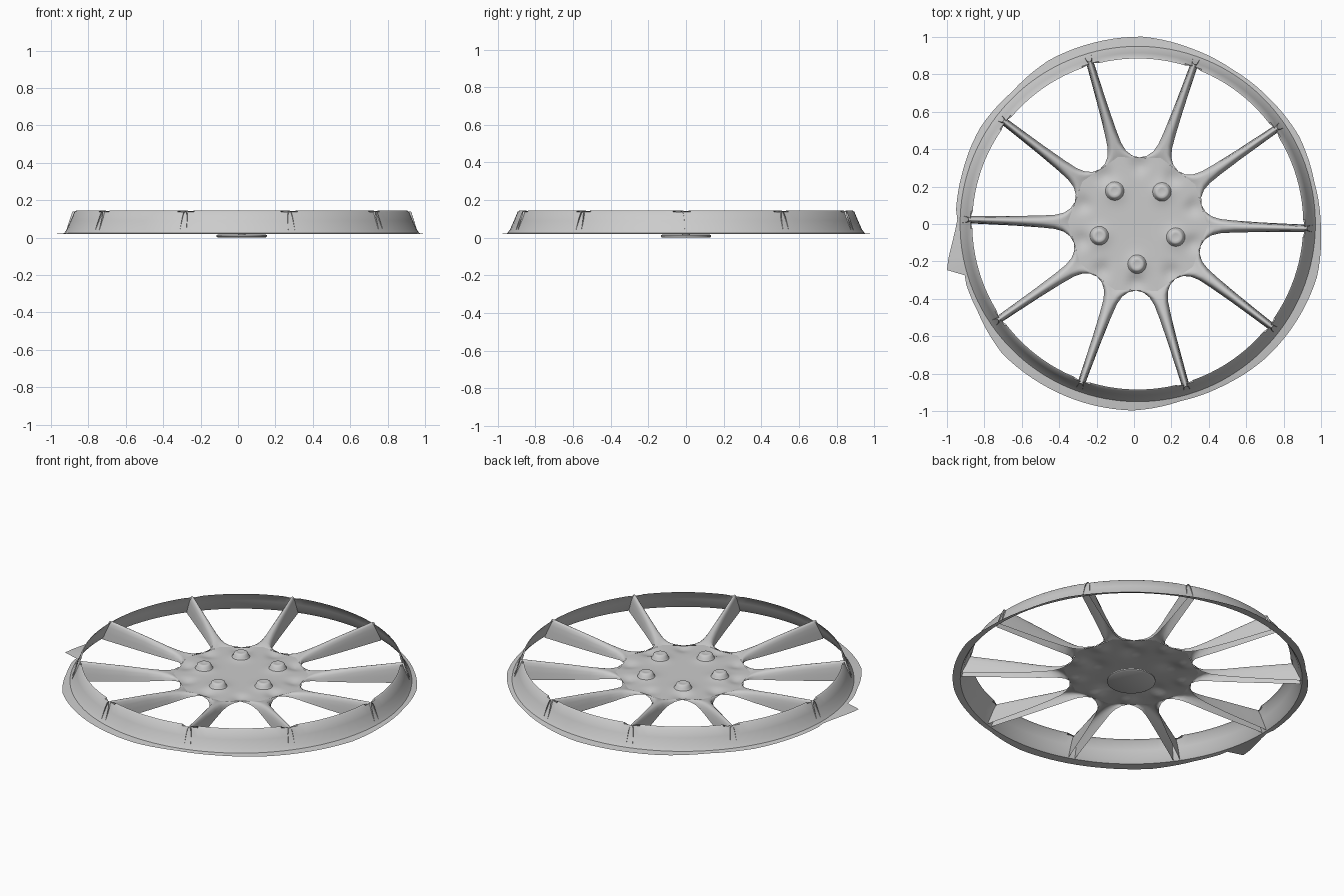
import bpy, bmesh, math, random
from math import sin, cos, pi, radians, hypot, exp

if "Cube" in bpy.data.objects:
    bpy.data.objects.remove(bpy.data.objects["Cube"])

random.seed(4)
CX = 0.02                      # wheel axis sits slightly right of the bounding centre
A0 = radians(-1.5)             # angle of the first spoke
STEP = radians(36)
BOLTS = [radians(269 + 72 * k) for k in range(5)]
BOLT_R = 0.215


def make(name, verts, faces, angle=40):
    me = bpy.data.meshes.new(name)
    me.from_pydata(verts, [], faces)
    bm = bmesh.new()
    bm.from_mesh(me)
    bmesh.ops.remove_doubles(bm, verts=bm.verts, dist=1e-5)
    bmesh.ops.recalc_face_normals(bm, faces=bm.faces)
    if sum(f.normal.z * f.calc_area() for f in bm.faces) < -1e-4:
        bmesh.ops.reverse_faces(bm, faces=bm.faces)
    bm.to_mesh(me)
    bm.free()
    ob = bpy.data.objects.new(name, me)
    bpy.context.collection.objects.link(ob)
    bpy.context.view_layer.objects.active = ob
    ob.select_set(True)
    bpy.ops.object.shade_smooth_by_angle(angle=radians(angle))
    ob.select_set(False)
    return ob


def grid_faces(rows, n, closed):
    return [(r * n + i, r * n + (i + 1) % n, (r + 1) * n + (i + 1) % n, (r + 1) * n + i)
            for r in range(rows - 1) for i in range(n if closed else n - 1)]


def lathe(name, profile, cx, cy, n=24):
    verts = [(cx + r * cos(2 * pi * i / n), cy + r * sin(2 * pi * i / n), z)
             for r, z in profile for i in range(n)]
    return make(name, verts, grid_faces(len(profile), n, True))


# Rim: flared thin band with small notches at the spokes
N = 120
profile = [(0.885, 0.145), (0.895, 0.138), (0.915, 0.09), (0.935, 0.045), (0.95, 0.024)]
verts = []
for j, (r, z) in enumerate(profile):
    for i in range(N):
        a = A0 + 2 * pi * i / N
        drop = 0.018 if (j == 0 and i % 12 == 0) else 0
        dr = 0.012 if drop else 0
        verts.append((CX + (r + dr) * cos(a), (r + dr) * sin(a), z - drop))
make("rim_band", verts, grid_faces(len(profile), N, True))

# Ragged flat lip around the rim's lower edge, with one torn spike on the left
keys = [0.985 + random.uniform(-0.018, 0.02) for _ in range(24)]
keys[0] = 0.98
lip = []
for i in range(N):
    k, f = divmod(i / 5, 1)
    lip.append(keys[int(k)] * (1 - f) + keys[(int(k) + 1) % 24] * f)
for n, i in enumerate(range(60, 66)):
    lip[i] = 0.965 + 0.0892 * (n / 5) ** 1.4
lip[66] = 0.965
verts = [(CX + 0.95 * cos(A0 + 2 * pi * i / N), 0.95 * sin(A0 + 2 * pi * i / N), 0.024) for i in range(N)]
verts += [(max(-1, min(1, CX + lip[i] * cos(A0 + 2 * pi * i / N))),
           lip[i] * sin(A0 + 2 * pi * i / N), 0.019) for i in range(N)]
make("rim_lip", verts, grid_faces(2, N, True))


# Hub plate: ten-sided sheet, raised at the bolts and dished along its edges
def hub_z(x, y, t, a):
    z = 0.067
    for b in BOLTS:
        d = hypot(x - BOLT_R * cos(b), y - BOLT_R * sin(b))
        z += 0.014 * exp(-(d / 0.055) ** 2)
    between = (0.5 - 0.5 * cos(10 * (a - A0))) ** 2
    return z - 0.014 * between * exp(-((t - 0.88) / 0.12) ** 2)


RINGS = 20
verts = []
for j in range(RINGS + 1):
    t = j / RINGS
    for i in range(N):
        a = A0 + 2 * pi * i / N
        off = (a - A0) % STEP - STEP / 2
        r = t * 0.355 / cos(off)
        x, y = r * cos(a), r * sin(a)
        verts.append((CX + x, y, hub_z(x, y, t, a)))
make("hub_plate", verts, grid_faces(RINGS + 1, N, True))

# Spokes: thin hollow blades, (crest x, edge x, half width, crest z, edge z) along the length
stations = [(0.373, 0.338, 0.110, 0.067, 0.066),
            (0.385, 0.343, 0.103, 0.070, 0.062),
            (0.398, 0.360, 0.075, 0.074, 0.056),
            (0.420, 0.394, 0.051, 0.079, 0.048),
            (0.455, 0.441, 0.038, 0.085, 0.040),
            (0.516, 0.516, 0.032, 0.094, 0.034),
            (0.650, 0.650, 0.026, 0.113, 0.029),
            (0.800, 0.805, 0.022, 0.131, 0.026),
            (0.880, 0.905, 0.020, 0.141, 0.025),
            (0.905, 0.943, 0.019, 0.141, 0.024)]
section = [(0, 0), (0.25, 0.02), (0.5, 0.10), (0.72, 0.30), (0.88, 0.62), (1, 1)]
section = [(-s, d) for s, d in section[:0:-1]] + section
for k in range(10):
    a = A0 + k * STEP
    verts = []
    for xc, xe, w, zc, ze in stations:
        for s, d in section:
            x = xc + (xe - xc) * (abs(s) if xc < 0.5 else d)
            y, z = s * w, zc + (ze - zc) * d
            verts.append((CX + x * cos(a) - y * sin(a), x * sin(a) + y * cos(a), z))
    make("spoke_%d" % (k + 1), verts, grid_faces(len(stations), len(section), False), 55)

# Wheel bolts with a shallow dimple on top
for k, b in enumerate(BOLTS):
    lathe("bolt_%d" % (k + 1),
          [(0.05, 0.074), (0.043, 0.084), (0.038, 0.098), (0.030, 0.103), (0.018, 0.102), (0, 0.098)],
          CX + BOLT_R * cos(b), BOLT_R * sin(b))

# Rear centre disc and its slim stem up to the hub
lathe("rear_disc", [(0, 0.018), (0.125, 0.018), (0.134, 0.013), (0.134, 0.005), (0.125, 0), (0, 0)], CX, 0, 48)
lathe("rear_stem", [(0.02, 0.018), (0.02, 0.066)], CX, 0, 16)
